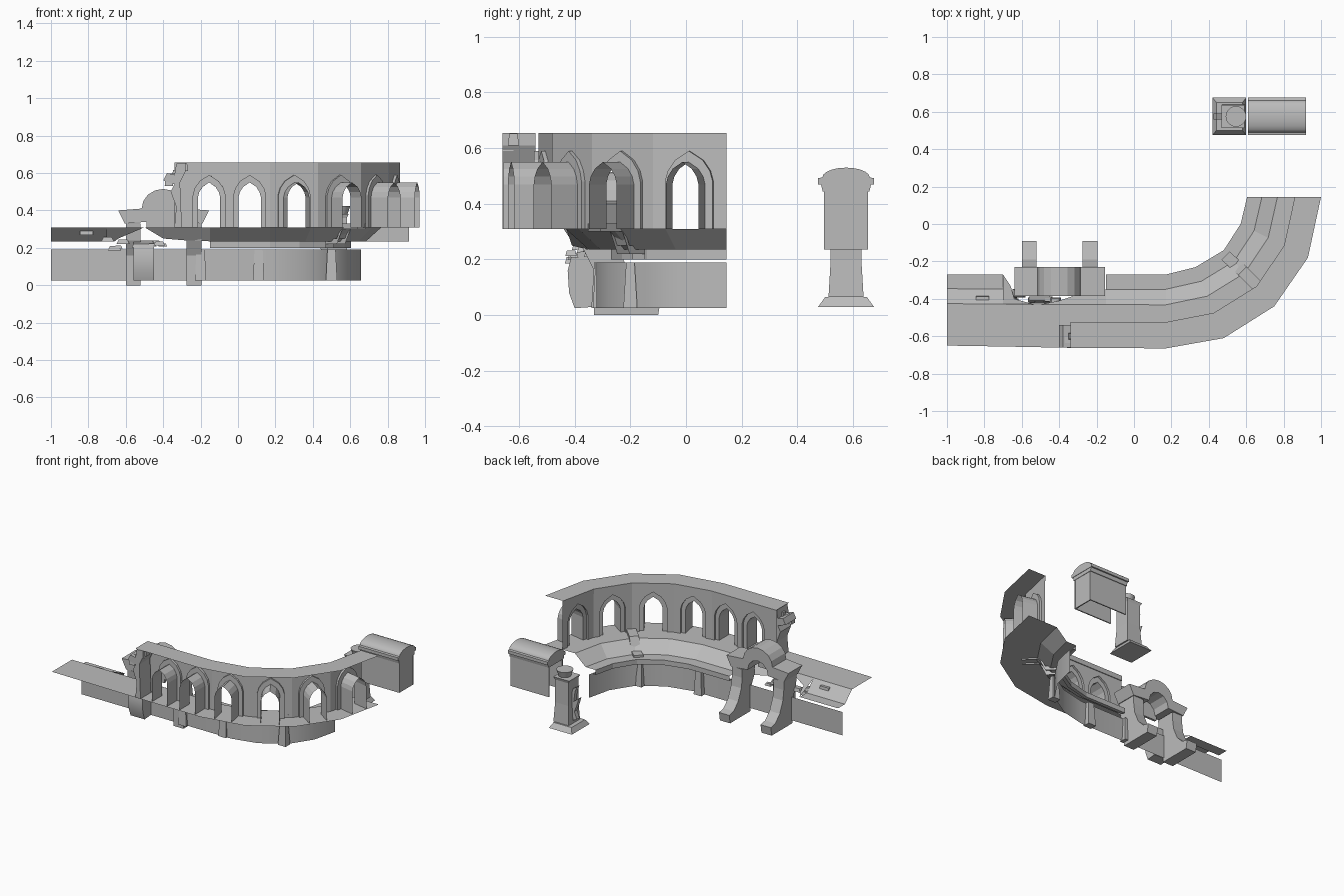
import bpy, bmesh, math, random
from mathutils import Vector

if "Cube" in bpy.data.objects:
    bpy.data.objects.remove(bpy.data.objects["Cube"])
random.seed(4)

stone = bpy.data.materials.new("grey stone")
stone.use_nodes = True
GREY = (0.5, 0.5, 0.5, 1)
stone.diffuse_color = GREY
stone.node_tree.nodes["Principled BSDF"].inputs["Base Color"].default_value = GREY


def make(name, bm, smooth=False):
    mesh = bpy.data.meshes.new(name)
    bmesh.ops.remove_doubles(bm, verts=bm.verts, dist=0.0005)
    bm.to_mesh(mesh)
    bm.free()
    mesh.materials.append(stone)
    ob = bpy.data.objects.new(name, mesh)
    bpy.context.collection.objects.link(ob)
    if smooth:
        bpy.ops.object.select_all(action="DESELECT")
        ob.select_set(True)
        bpy.context.view_layer.objects.active = ob
        bpy.ops.object.shade_smooth_by_angle(angle=math.radians(35))
    return ob


def face(bm, pts):
    return bm.faces.new([bm.verts.new(p) for p in pts])


def prism(name, pts, axis, lo, hi, smooth=False):
    """Extrude a flat outline along x or y."""
    bm = bmesh.new()
    place = (lambda a, b: (lo, a, b)) if axis == "x" else (lambda a, b: (a, lo, b))
    f = face(bm, [place(*p) for p in pts])
    out = bmesh.ops.extrude_face_region(bm, geom=[f])
    step = Vector((hi - lo, 0, 0)) if axis == "x" else Vector((0, hi - lo, 0))
    bmesh.ops.translate(bm, vec=step, verts=[v for v in out["geom"] if isinstance(v, bmesh.types.BMVert)])
    bmesh.ops.recalc_face_normals(bm, faces=bm.faces)
    return make(name, bm, smooth)


def frustum(name, cx, cy, z0, z1, bottom, top):
    """Box whose bottom and top half sizes may differ."""
    bm = bmesh.new()
    bmesh.ops.create_cube(bm, size=2)
    for v in bm.verts:
        hx, hy = top if v.co.z > 0 else bottom
        v.co = (cx + v.co.x * hx, cy + v.co.y * hy, z1 if v.co.z > 0 else z0)
    return make(name, bm)


# Plan of the walkway: pairs of inner and outer edge points
LEFT = [((-1, -.27), (-1, -.65)), ((-.7, -.27), (-.7, -.655)), ((-.34, -.27), (-.34, -.662))]
CURVE = [((.17, -.27), (.17, -.665)), ((.33, -.23), (.48, -.61)), ((.48, -.14), (.75, -.44)),
         ((.57, 0), (.93, -.18)), ((.605, .145), (1, .145))]
START = [((-.15, -.27), (-.15, -.665))]


def at(station, t, z):
    a, b = (Vector(p) for p in station)
    p = a.lerp(b, t)
    return Vector((p.x, p.y, z))


def sweep(name, stations, profile, smooth=False):
    """Sheet swept along the plan; profile holds (fraction outwards, height)."""
    bm = bmesh.new()
    for s0, s1 in zip(stations, stations[1:]):
        for (t0, z0), (t1, z1) in zip(profile, profile[1:]):
            face(bm, [at(s0, t0, z0), at(s0, t1, z1), at(s1, t1, z1), at(s1, t0, z0)])
    bmesh.ops.remove_doubles(bm, verts=bm.verts, dist=0.0005)
    bmesh.ops.recalc_face_normals(bm, faces=bm.faces)
    return make(name, bm, smooth)


FLOOR, TOP, WALL = .31, .655, .66
EDGE = [(.41, FLOOR), (.2, .235), (0, .235), (0, .2), (.06, .2)]
sweep("walkway_floor", LEFT + CURVE, [(1, FLOOR), (.41, FLOOR)])
sweep("walkway_inner_edge", START + CURVE, EDGE)
sweep("broken_walkway_edge", LEFT[:2], EDGE[:3])
sweep("roof", LEFT[2:] + CURVE, [(1, TOP), (WALL, TOP)])
sweep("cornice", LEFT[2:] + CURVE, [(WALL, TOP), (WALL - .015, TOP), (WALL - .015, .62), (WALL, .62)])
sweep("lower_wall", LEFT + CURVE, [(.13, .19), (.13, .025)], True)

# Torn transition of the floor beside the gate
bm = bmesh.new()
face(bm, [(-.7, -.27, .235), (-.66, -.33, .235), (-.64, -.4, .25), (-.5, -.44, .31), (-.7, -.43, .31)])
face(bm, [(-.5, -.43, .31), (-.4, -.41, .25), (-.28, -.37, .24), (-.15, -.35, .235), (-.15, -.43, .31)])
make("torn_floor", bm)


def arch(centre, half, spring, apex):
    """Pointed arch outline from bottom left to bottom right."""
    bend = [(1, 0), (.88, .35), (.58, .7), (0, 1)]
    left = [(centre - half * w, spring + (apex - spring) * h) for w, h in bend]
    right = [(2 * centre - s, z) for s, z in reversed(left[:-1])]
    return [(centre - half, FLOOR)] + left + right + [(centre + half, FLOOR)]


# Arcade: a wall sheet per bay, a recessed surround and a deep opening
wall_line = [at(s, WALL, 0) for s in LEFT[2:] + CURVE]
bays = [(wall_line[0], Vector((-.045, wall_line[1].y, 0)), .63),
        (Vector((-.045, wall_line[1].y, 0)), wall_line[1], .5)]
bays += [(a, b, .5) for a, b in zip(wall_line[1:], wall_line[2:])]
walls, linings = bmesh.new(), bmesh.new()
for a, b, mid in bays:
    length = (b - a).length
    along = (b - a).normalized()
    outward = Vector((along.y, -along.x, 0))
    put = lambda s, z, d=0: a + along * s + outward * d + Vector((0, 0, z))
    frame = arch(mid * length, .088, .48, .59)
    hole = arch(mid * length, .06, .47, .55)
    face(walls, [put(0, FLOOR)] + [put(*p) for p in frame]
         + [put(length, FLOOR), put(length, TOP), put(0, TOP)])
    rings = [[put(*p) for p in frame], [put(*p, .015) for p in frame],
             [put(*p, .015) for p in hole], [put(*p, .125) for p in hole]]
    for r0, r1 in zip(rings, rings[1:]):
        for i in range(len(r0) - 1):
            face(linings, [r0[i], r0[i + 1], r1[i + 1], r1[i]])
make("arcade_wall", walls)
make("arch_linings", linings)

# Ruined end of the arcade
steps = [(-.34, .31), (-.33, .42), (-.36, .5), (-.34, .54), (-.4, .56), (-.38, .6),
         (-.34, .59), (-.33, .65), (-.28, .655), (-.28, .61), (-.31, .55), (-.3, .31)]
prism("ruined_wall_end", steps, "y", -.66, -.54)
for i in range(5):
    frustum("broken_block", -.37 + i * .02, -.64 + .02 * (i % 3), .53 + i * .02, .58 + i * .018,
            (.022, .02), (.018, .015))

# Broken bulge under the walkway and loose rubble
bulge = [(-.33, .03), (-.4, .025), (-.42, .08), (-.425, .16), (-.41, .22), (-.33, .24)]
prism("broken_foundation", bulge, "x", -.56, -.45, True)
for i in range(9):
    x, y = random.uniform(-.72, -.38), random.uniform(-.42, -.34)
    z, r = random.uniform(.17, .24), random.uniform(.012, .025)
    frustum("rubble", x, y, z, z + r, (r * 1.5, r), (r, r * .7))
frustum("fallen_slab", -.81, -.4, .27, .29, (.035, .015), (.035, .012))

# Rib laid across the walkway
bm = bmesh.new()
rib_path = [(.49, -.17, .2), (.49, -.17, .25), (.55, -.225, .25), (.58, -.25, .33), (.66, -.33, .33)]
side = Vector((.022, .022, 0))
for p, q in zip(rib_path, rib_path[1:]):
    p, q = Vector(p), Vector(q)
    face(bm, [p - side, p + side, q + side, q - side])
    for s in (-side, side):
        drop = Vector((0, 0, -.03))
        face(bm, [p + s, q + s, q + s + drop, p + s + drop])
make("walkway_rib", bm)

# Pilasters on the lower wall
for x, y in ((.11, -.31), (.5, -.2), (-.2, -.315)):
    frustum("pilaster", x, y, .025, .19, (.03, .025), (.022, .015))

# Gate: two curved buttresses carrying an arched header
leg = [(-.33, 0), (-.1, 0), (-.09, .06), (-.14, .07), (-.19, .12), (-.225, .2), (-.235, .27),
       (-.235, .33), (-.38, .33), (-.37, .24), (-.33, .16)]
for x in (-.6, -.275):
    prism("gate_buttress", leg, "x", x, x + .08)
hump = [(-.4 + .115 * math.cos(i * math.pi / 8), .41 + .105 * math.sin(i * math.pi / 8)) for i in range(9)]
soffit = [(-.4 - .08 * math.cos(i * math.pi / 6), .34 + .085 * math.sin(i * math.pi / 6)) for i in range(7)]
header = [(-.19, .33), (-.155, .4)] + hump + [(-.64, .4), (-.605, .33)] + soffit
prism("gate_header", header, "y", -.385, -.23)
frustum("gate_panel", -.4, -.37, .31, .43, (.09, .008), (.09, .008))

# Vaulted shelter
SX, SY = .61, .575
for y in (.5, .65):
    frustum("shelter_side", .765, y, .235, .445, (.15, .004), (.15, .004))
frustum("shelter_end", .91, SY, .235, .445, (.004, .078), (.004, .078))
frustum("shelter_moulding", .765, SY, .445, .47, (.152, .084), (.152, .09))
vault = [(SY + .1, .47), (SY + .1, .492)]
vault += [(SY + .085 * math.cos(i * math.pi / 10), .495 + .035 * math.sin(i * math.pi / 10)) for i in range(11)]
vault += [(SY - .1, .492), (SY - .1, .47)]
prism("shelter_vault", vault, "x", SX, .92, True)

# Pedestal with a round cap and a carved figure on its side
PX = .53
frustum("pedestal_base", .51, SY, .03, .065, (.09, .1), (.07, .075))
frustum("pedestal_shaft", PX, SY, .065, .2, (.06, .063), (.052, .055))
frustum("pedestal_block", PX, SY, .2, .36, (.052, .055), (.052, .055))
frustum("pedestal_moulding", PX, SY, .36, .38, (.052, .055), (.062, .062))
bm = bmesh.new()
bmesh.ops.create_cone(bm, cap_ends=True, segments=20, radius1=.04, radius2=.055, depth=.045)
bmesh.ops.translate(bm, verts=bm.verts, vec=(.545, SY, .4))
make("pedestal_cap", bm, True)
figure = [(.48, .08), (.44, .1), (.46, .15), (.44, .2), (.425, .25), (.44, .24), (.465, .22),
          (.455, .29), (.44, .33), (.47, .31), (.485, .26)]
prism("carved_figure", figure, "y", .56, .59)
